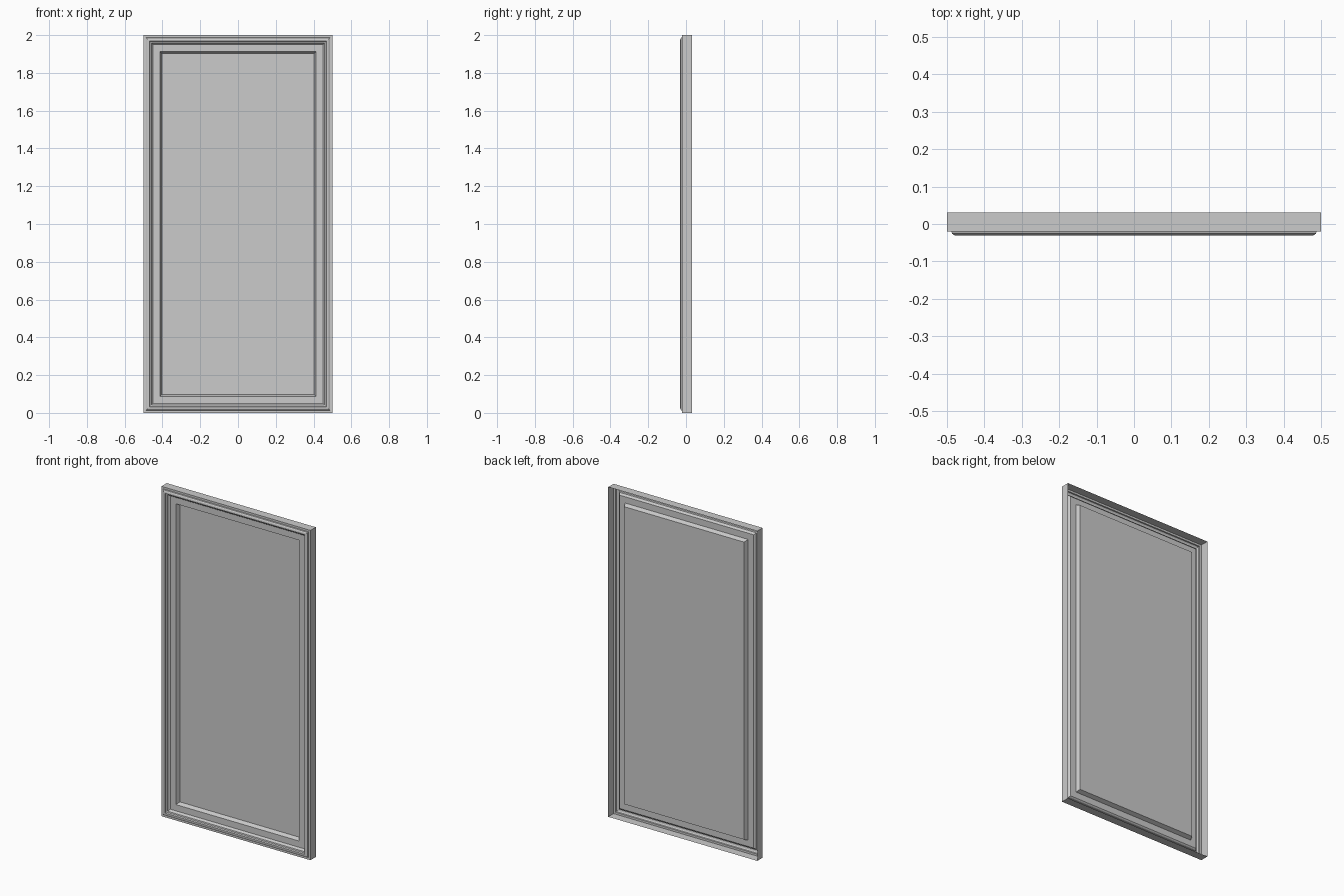
import bpy, bmesh

if "Cube" in bpy.data.objects:
    bpy.data.objects.remove(bpy.data.objects["Cube"])

W, H = 0.5, 2.0


def ring(bm, d, y):
    """Mitred rectangular loop inset by d at depth y."""
    return [bm.verts.new(p) for p in (
        (-W + d, y, d), (W - d, y, d), (W - d, y, H - d), (-W + d, y, H - d))]


def sweep(name, profile, cap=False):
    """Sweep an (inset, depth) profile round the rectangle."""
    bm = bmesh.new()
    loops = [ring(bm, d, y) for d, y in profile]
    for a, b in zip(loops, loops[1:]):
        for i in range(4):
            j = (i + 1) % 4
            bm.faces.new((a[i], a[j], b[j], b[i]))
    if cap:
        bm.faces.new(loops[-1])
    me = bpy.data.meshes.new(name)
    bm.to_mesh(me)
    bm.free()
    ob = bpy.data.objects.new(name, me)
    bpy.context.collection.objects.link(ob)
    return ob


# outer edge walls and front lip (hollow, open back)
sweep("edge_frame", [(0, 0.031), (0, -0.02), (0.012, -0.02)])

# raised moulding with a rounded outer edge, stepping down inside
sweep("moulding", [(0.012, -0.02), (0.014, -0.026), (0.020, -0.030),
                   (0.025, -0.031), (0.031, -0.031), (0.034, -0.022),
                   (0.041, -0.020), (0.044, -0.012), (0.050, -0.006)])

# flat border and the recessed centre panel
sweep("door_panel", [(0.050, -0.006), (0.088, -0.006), (0.098, 0.018)], cap=True)
